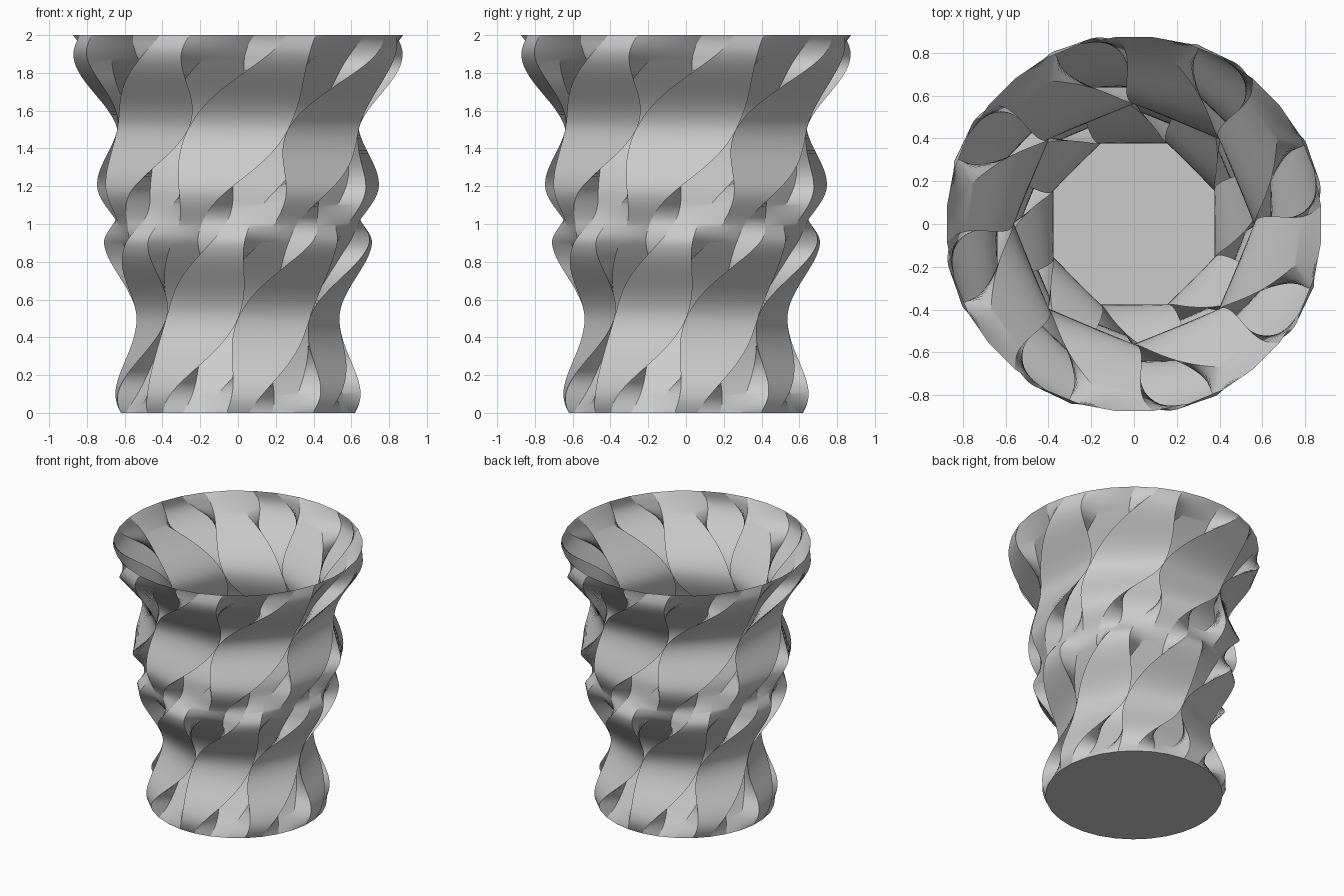
import bpy, bmesh, math
from math import sin, cos, pi, tanh, radians

cube = bpy.data.objects.get("Cube")
if cube:
    bpy.data.objects.remove(cube, do_unlink=True)

RIBBONS = 16
LAYERS = 128
HEIGHT = 2.0
STEP = 2 * pi / RIBBONS

# Mean radius of the wall by height
PROFILE = [(0, .623), (.5, .473), (.9, .668), (1.03, .662),
           (1.2, .688), (1.5, .628), (1.9, .845), (2, .878)]


def mean_radius(z):
    """Smooth curve through the profile, flat at the necks."""
    pts = PROFILE
    slopes = []
    for i in range(len(pts)):
        lo, hi = pts[max(i - 1, 0)], pts[min(i + 1, len(pts) - 1)]
        flat = pts[i][0] in (0, .5, 1.5)
        slopes.append(0 if flat else (hi[1] - lo[1]) / (hi[0] - lo[0]))
    for i in range(len(pts) - 1):
        (z0, r0), (z1, r1) = pts[i], pts[i + 1]
        if z <= z1:
            h = z1 - z0
            t = (z - z0) / h
            return ((2*t**3 - 3*t**2 + 1) * r0 + (t**3 - 2*t**2 + t) * h * slopes[i]
                    + (3*t**2 - 2*t**3) * r1 + (t**3 - t**2) * h * slopes[i + 1])
    return pts[-1][1]


def ribbon_edges(ribbon, z):
    """Both edges of one pleat: even pleats are outside below, odd ones above."""
    side = 1 if ribbon % 2 == 0 else -1
    wave = sin(pi * z)
    radius = mean_radius(z) + .065 * tanh(2.5 * side * wave)
    centre = ribbon * STEP + radians(45) * z
    half_width = STEP * (.25 + .75 * wave * wave)
    for angle in (centre - half_width, centre + half_width):
        yield radius * cos(angle), radius * sin(angle), z


# Material
clay = bpy.data.materials.new("light_grey")
clay.use_nodes = True
grey = (.6, .6, .6, 1)
clay.diffuse_color = grey
clay.node_tree.nodes["Principled BSDF"].inputs["Base Color"].default_value = grey

# Pleated, twisted wall, open at the top
bm = bmesh.new()
rings = []
for layer in range(LAYERS + 1):
    z = HEIGHT * layer / LAYERS
    rings.append([bm.verts.new(p) for k in range(RIBBONS) for p in ribbon_edges(k, z)])
for low, high in zip(rings, rings[1:]):
    for c in range(len(low)):
        n = (c + 1) % len(low)
        bm.faces.new((low[c], low[n], high[n], high[c]))

# Floor
bm.faces.new(list(reversed(rings[0])))

mesh = bpy.data.meshes.new("twisted_vase")
bm.to_mesh(mesh)
bm.free()
mesh.materials.append(clay)
vase = bpy.data.objects.new("twisted_vase", mesh)
bpy.context.collection.objects.link(vase)

# Smooth along the height, crisp along the pleats
bpy.ops.object.select_all(action="DESELECT")
vase.select_set(True)
bpy.context.view_layer.objects.active = vase
bpy.ops.object.shade_smooth_by_angle(angle=radians(25))
